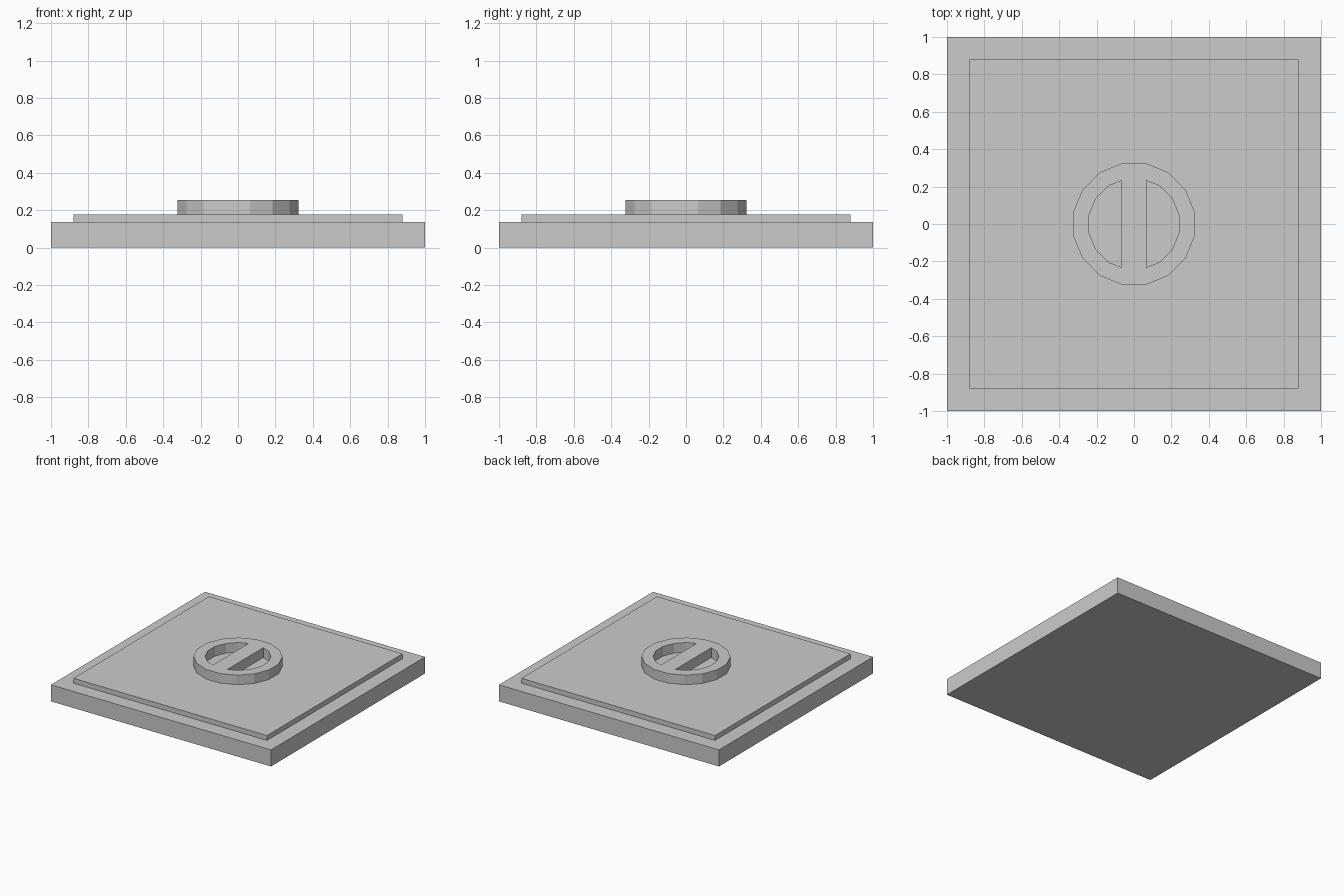
import bpy, bmesh, math
from mathutils import Matrix

cube = bpy.data.objects.get("Cube")
if cube:
    bpy.data.objects.remove(cube, do_unlink=True)

# Single grey material
grey = bpy.data.materials.new("light_grey")
grey.use_nodes = True
colour = (0.6, 0.6, 0.6, 1)
grey.diffuse_color = colour
grey.node_tree.nodes["Principled BSDF"].inputs["Base Color"].default_value = colour

SIDES = 16
BASE_TOP, PLATE_TOP, BOSS_TOP = 0.136, 0.176, 0.255


def add_object(name, bm):
    mesh = bpy.data.meshes.new(name)
    bm.to_mesh(mesh)
    bm.free()
    mesh.materials.append(grey)
    obj = bpy.data.objects.new(name, mesh)
    bpy.context.collection.objects.link(obj)
    return obj


def square_slab(name, half, z0, z1):
    bm = bmesh.new()
    bmesh.ops.create_cube(bm, size=1)
    bmesh.ops.scale(bm, vec=(2 * half, 2 * half, z1 - z0), verts=bm.verts)
    bmesh.ops.translate(bm, vec=(0, 0, (z0 + z1) / 2), verts=bm.verts)
    return add_object(name, bm)


def prism(radius, z0, z1):
    # Flat sides face the axes
    bm = bmesh.new()
    turn = Matrix.Translation((0, 0, (z0 + z1) / 2)) @ Matrix.Rotation(math.pi / SIDES, 4, "Z")
    bmesh.ops.create_cone(bm, cap_ends=True, segments=SIDES, radius1=radius,
                          radius2=radius, depth=z1 - z0, matrix=turn)
    return bm


# Stepped square base
square_slab("base", 1, 0, BASE_TOP)
square_slab("raised_plate", 0.88, BASE_TOP, PLATE_TOP)

# Round boss with a slot cut either side of a central bar
boss = add_object("round_boss", prism(0.331, PLATE_TOP, BOSS_TOP))
for side, label in ((1, "left"), (-1, "right")):
    bm = prism(0.245, PLATE_TOP - 0.1, BOSS_TOP + 0.1)
    cut = bmesh.ops.bisect_plane(bm, geom=bm.verts[:] + bm.edges[:] + bm.faces[:],
                                 plane_co=(side * 0.067, 0, 0), plane_no=(side, 0, 0),
                                 clear_inner=True)
    edges = [e for e in cut["geom_cut"] if isinstance(e, bmesh.types.BMEdge)]
    bmesh.ops.contextual_create(bm, geom=edges)
    bmesh.ops.recalc_face_normals(bm, faces=bm.faces)
    cutter = add_object(label + "_slot_cutter", bm)
    cutter.hide_render = True
    cutter.hide_set(True)
    mod = boss.modifiers.new(label + "_slot", "BOOLEAN")
    mod.operation = "DIFFERENCE"
    mod.solver = "EXACT"
    mod.object = cutter
